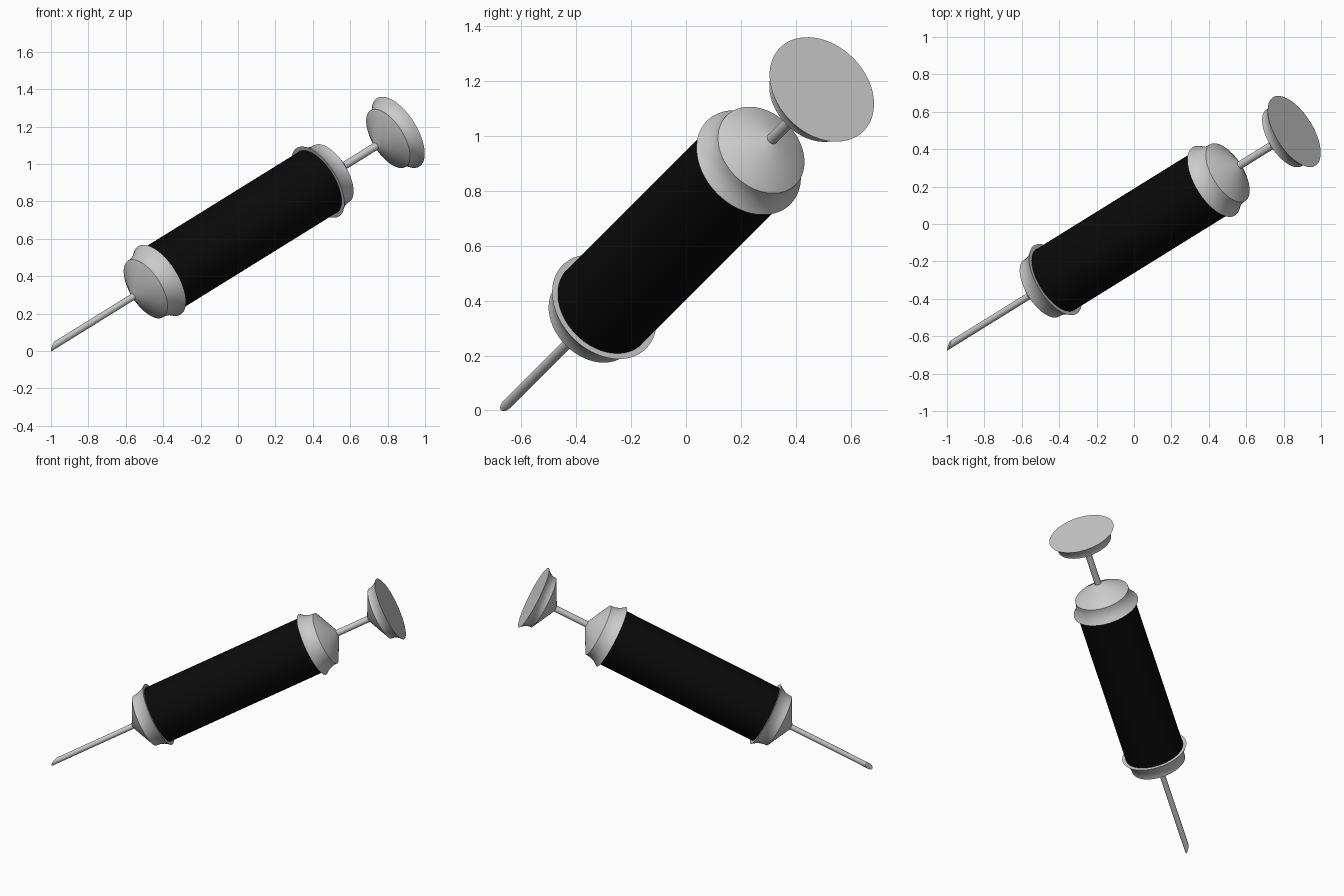
import bpy, bmesh, math
from mathutils import Matrix, Vector

if "Cube" in bpy.data.objects:
    bpy.data.objects.remove(bpy.data.objects["Cube"])

# Tilted axis: local Z runs from needle tip to plunger, local X faces the needle's long side
d = Vector((1, 0.62, 0.62)).normalized()
u = (Vector((0, -1, -1)) - Vector((0, -1, -1)).dot(d) * d).normalized()
v = d.cross(u)
frame = Matrix((u, v, d)).transposed().to_4x4()
frame.translation = (-1.012, -0.664, 0.0105)

SIDES = 64
black = bpy.data.materials.new("black_barrel")
black.diffuse_color = (0.003, 0.003, 0.003, 1)
black.use_nodes = True
black.node_tree.nodes["Principled BSDF"].inputs["Base Color"].default_value = black.diffuse_color


def lathe(name, profile, sides=SIDES, slant=0.0, mat=None):
    """Revolve (t, r) pairs round the axis; slant cuts the first ring at an angle."""
    bm = bmesh.new()
    rings = []
    for i, (t, r) in enumerate(profile):
        ring = []
        for k in range(sides):
            a = 2 * math.pi * k / sides
            dt = slant * (1 - math.cos(a)) / 2 if i == 0 else 0
            ring.append(bm.verts.new((r * math.cos(a), r * math.sin(a), t + dt)))
        rings.append(ring)
    for a, b in zip(rings, rings[1:]):
        for k in range(sides):
            n = (k + 1) % sides
            bm.faces.new((a[k], a[n], b[n], b[k]))
    bm.faces.new(rings[0][::-1])
    bm.faces.new(rings[-1])
    bmesh.ops.recalc_face_normals(bm, faces=bm.faces)
    bm.transform(frame)
    mesh = bpy.data.meshes.new(name)
    bm.to_mesh(mesh)
    bm.free()
    ob = bpy.data.objects.new(name, mesh)
    bpy.context.collection.objects.link(ob)
    if mat:
        mesh.materials.append(mat)
    bpy.ops.object.select_all(action='DESELECT')
    ob.select_set(True)
    bpy.context.view_layer.objects.active = ob
    bpy.ops.object.shade_smooth_by_angle(angle=math.radians(30))
    return ob


def bell(t_rim, direction, flare=0.098, cone=0.088):
    """Shallow cone, then a concave flare ending at a wide rim at t_rim."""
    small, big, steps = 0.178, 0.215, 8
    prof = [(-flare - cone, 0.018)]
    for i in range(steps + 1):
        s = i / steps
        prof.append((-flare * (1 - s), small + (big - small) * s ** 2.2))
    return [(t_rim + direction * t, r) for t, r in prof]


# Needle with slanted tip
lathe("needle", [(0, 0.018), (0.62, 0.018)], 32, slant=0.06)
# Barrel and its two end caps
lathe("barrel", [(0.77, 0.192), (1.935, 0.192)], mat=black)
lathe("needle_hub", bell(0.787, 1))
lathe("barrel_cap", bell(1.914, -1))
# Plunger rod and thumb rest
lathe("plunger_rod", [(2.05, 0.021), (2.36, 0.021)], 32)
lathe("thumb_rest", bell(2.485, 1, flare=0.072))
